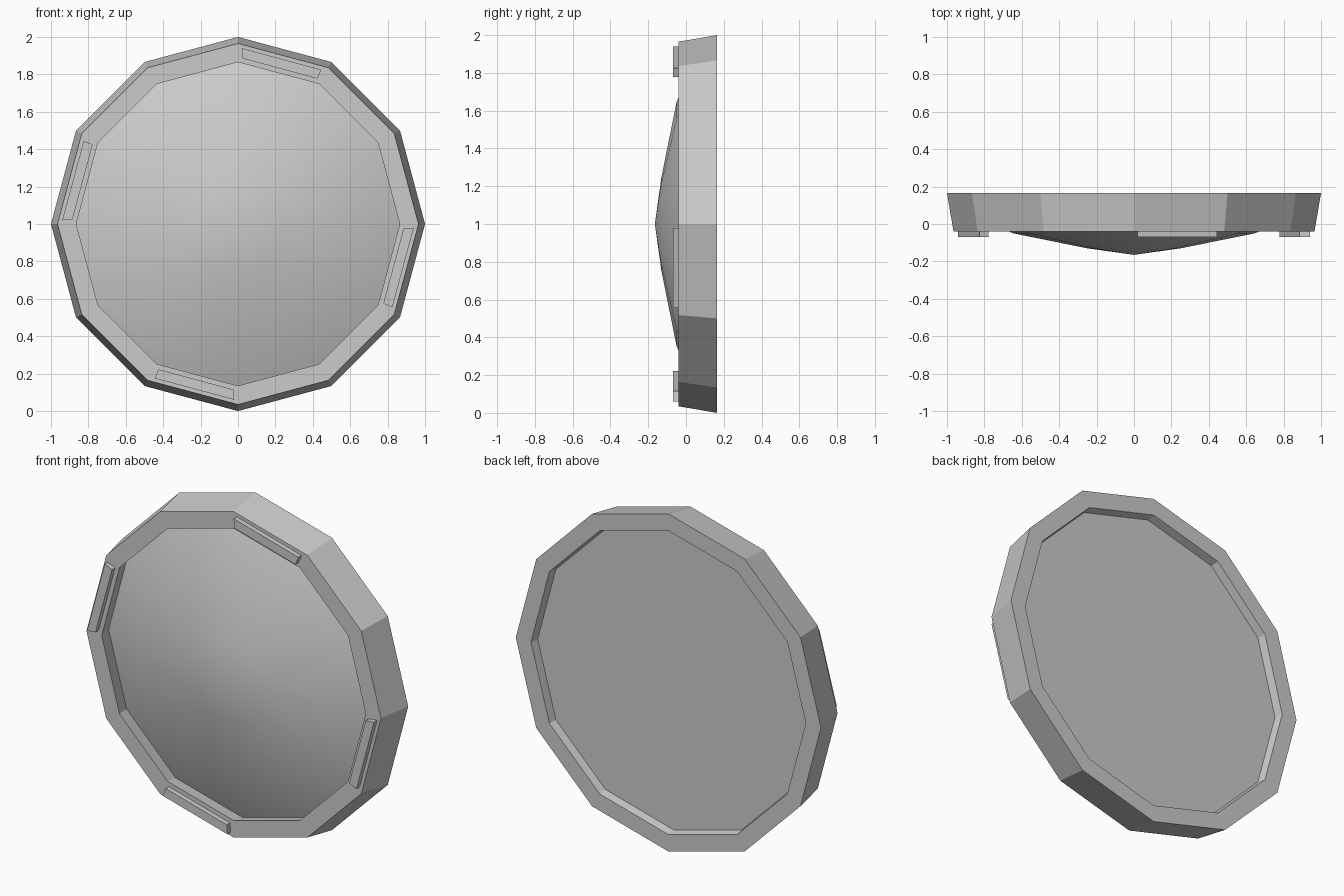
import bpy, bmesh
from math import sin, cos, pi

if "Cube" in bpy.data.objects:
    bpy.data.objects.remove(bpy.data.objects["Cube"])

N, CZ = 12, 1.0


def finish(bm, name, smooth=False):
    bmesh.ops.recalc_face_normals(bm, faces=bm.faces)
    mesh = bpy.data.meshes.new(name)
    bm.to_mesh(mesh)
    bm.free()
    obj = bpy.data.objects.new(name, mesh)
    bpy.context.collection.objects.link(obj)
    if smooth:
        bpy.context.view_layer.objects.active = obj
        obj.select_set(True)
        bpy.ops.object.shade_smooth_by_angle(angle=pi / 6)
        obj.select_set(False)
    return obj


def lathe(name, profile, closed=False, smooth=False):
    """Turn a (radius, y) profile around the front-back axis."""
    bm = bmesh.new()
    loops = []
    for r, y in profile:
        count = N if r > 0 else 1
        loops.append([bm.verts.new((r * sin(2 * pi * i / N), y, CZ + r * cos(2 * pi * i / N)))
                      for i in range(count)])
    pairs = list(zip(loops, loops[1:]))
    if closed:
        pairs.append((loops[-1], loops[0]))
    for a, b in pairs:
        for i in range(N):
            j = (i + 1) % N
            if len(a) == 1:
                bm.faces.new((a[0], b[i], b[j]))
            elif len(b) == 1:
                bm.faces.new((a[i], a[j], b[0]))
            else:
                bm.faces.new((a[i], a[j], b[j], b[i]))
    return finish(bm, name, smooth)


# Tapered twelve-sided rim
lathe("rim", [(1.0, 0.165), (0.965, -0.04), (0.865, -0.04), (0.90, 0.165)], closed=True)

# Shallow faceted dome with a flat recessed back
lathe("dome", [(0, -0.165), (0.25, -0.13), (0.645, -0.05), (0.88, 0.045),
               (0.892, 0.115), (0, 0.115)], smooth=True)

# Four raised bars on the front of the rim
bar = [(0.02, 0.94), (0.445, 0.825), (0.425, 0.777), (0.025, 0.885)]
for k in range(4):
    c, s = round(cos(k * pi / 2)), round(sin(k * pi / 2))
    bm = bmesh.new()
    front, back = [[bm.verts.new((c * x + s * z, y, CZ - s * x + c * z)) for x, z in bar]
                   for y in (-0.07, -0.038)]
    bm.faces.new(front)
    bm.faces.new(back[::-1])
    for i in range(4):
        j = (i + 1) % 4
        bm.faces.new((front[i], back[i], back[j], front[j]))
    finish(bm, f"rim_bar_{k + 1}")
